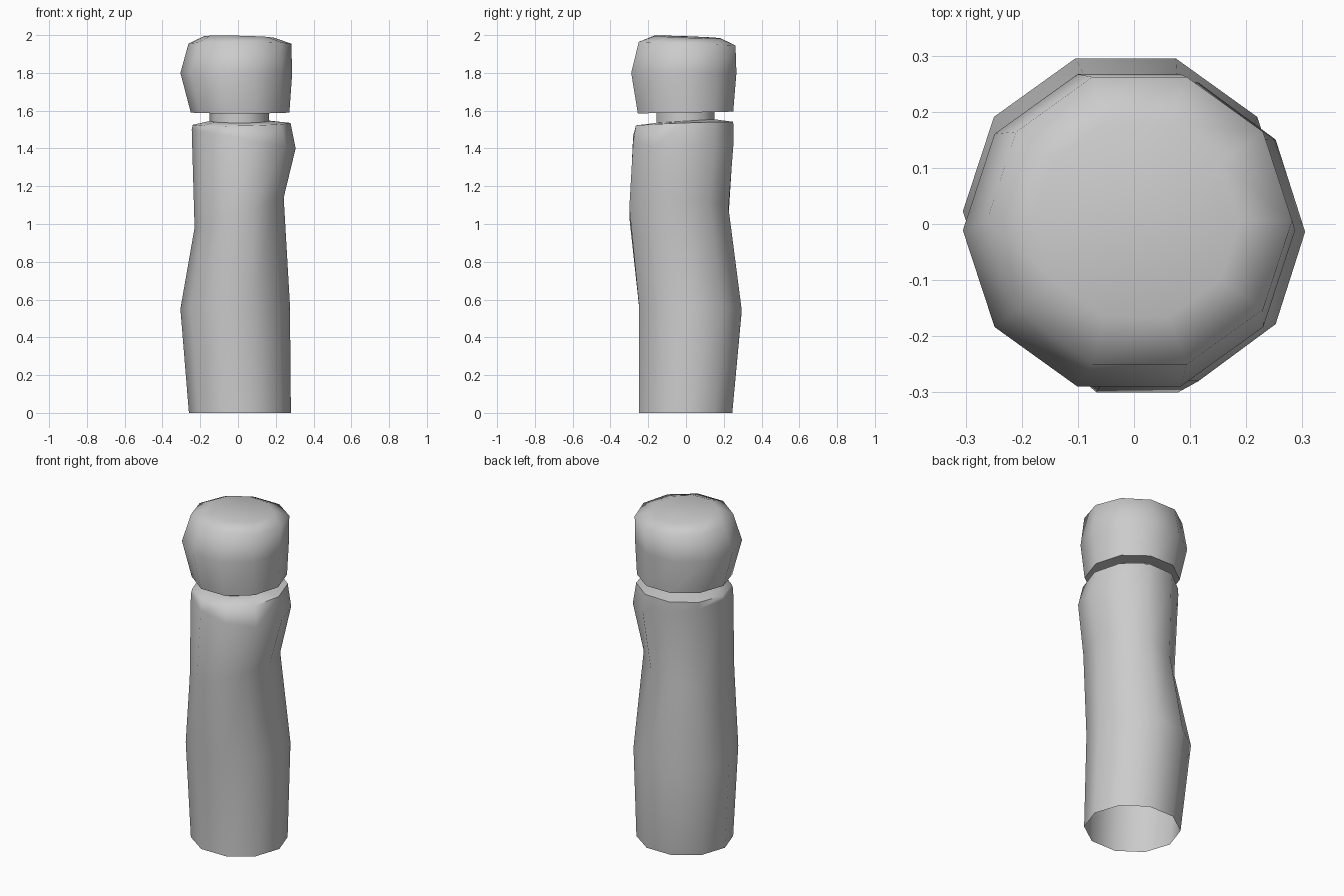
import bpy, bmesh
from math import sin, cos, pi, radians

if "Cube" in bpy.data.objects:
    bpy.data.objects.remove(bpy.data.objects["Cube"])

SIDES = 10


def lathe(name, rings, cap_top=False):
    """Loft ten-sided rings: (z, x_min, x_max, y_min, y_max, tilt_x, tilt_y)."""
    bm = bmesh.new()
    loops = []
    for z, x0, x1, y0, y1, tx, ty in rings:
        cx, cy = (x0 + x1) / 2, (y0 + y1) / 2
        rx, ry = (x1 - x0) / 2, (y1 - y0) / 2 / sin(radians(72))
        loop = []
        for i in range(SIDES):
            c, s = cos(2 * pi * i / SIDES), sin(2 * pi * i / SIDES)
            loop.append(bm.verts.new((cx + rx * c, cy + ry * s, z + tx * c + ty * s)))
        loops.append(loop)
    for a, b in zip(loops, loops[1:]):
        for i in range(SIDES):
            j = (i + 1) % SIDES
            bm.faces.new((a[i], a[j], b[j], b[i]))
    if cap_top:
        bm.faces.new(loops[-1])
    mesh = bpy.data.meshes.new(name)
    bm.to_mesh(mesh)
    bm.free()
    obj = bpy.data.objects.new(name, mesh)
    bpy.context.collection.objects.link(obj)
    bpy.ops.object.select_all(action='DESELECT')
    bpy.context.view_layer.objects.active = obj
    obj.select_set(True)
    bpy.ops.object.shade_smooth_by_angle(angle=radians(72))
    return obj


# Uneven shaft, open underneath, closing in to the neck on top
lathe("post_shaft", [
    (0.00, -0.26, 0.28, -0.25, 0.245, 0, 0),
    (0.56, -0.305, 0.275, -0.25, 0.295, 0.01, -0.02),
    (1.06, -0.23, 0.242, -0.30, 0.225, 0.08, 0),
    (1.45, -0.245, 0.305, -0.28, 0.252, -0.05, 0),
    (1.53, -0.24, 0.278, -0.265, 0.25, 0.005, 0.01),
    (1.545, -0.15, 0.165, -0.155, 0.15, 0, 0.01),
])

# Narrow neck in the groove
lathe("post_neck", [
    (1.545, -0.15, 0.165, -0.155, 0.15, 0, 0.01),
    (1.60, -0.15, 0.165, -0.155, 0.15, 0, 0.01),
])

# Rounded head with flat underside and a chamfered top
lathe("post_head", [
    (1.60, -0.15, 0.165, -0.155, 0.15, 0, 0.01),
    (1.59, -0.25, 0.272, -0.255, 0.25, 0, 0.005),
    (1.80, -0.305, 0.287, -0.29, 0.267, 0, 0),
    (1.955, -0.262, 0.282, -0.25, 0.262, 0, -0.01),
    (1.99, -0.18, 0.19, -0.165, 0.18, -0.004, -0.007),
], cap_top=True)
